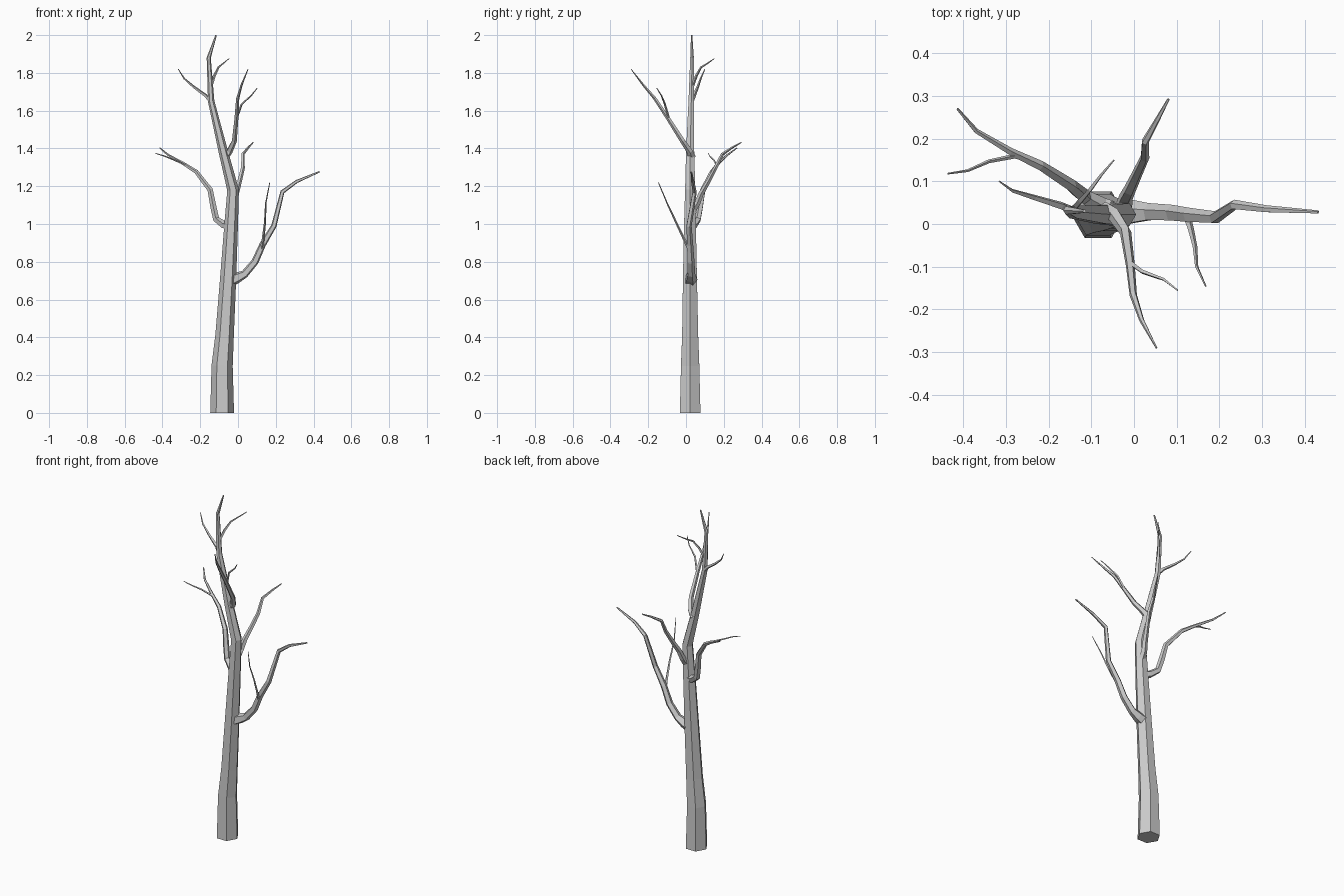
import bpy, bmesh, math
from mathutils import Vector


def limb(name, pts, radii, sides):
    """Flat-faced tapered tube through pts; radii are spread evenly if only two are given."""
    pts = [Vector(p) for p in pts]
    n = len(pts)
    if len(radii) == 2:
        a, b = radii
        radii = [a + (b - a) * i / (n - 1) for i in range(n)]
    bm = bmesh.new()
    side = Vector((1, 0, 0))
    rings = []
    for i, p in enumerate(pts):
        # mean direction of neighbouring segments, frame carried along the path
        d = Vector((0, 0, 0))
        if i > 0:
            d += (p - pts[i - 1]).normalized()
        if i < n - 1:
            d += (pts[i + 1] - p).normalized()
        d.normalize()
        if name == "trunk" and i == 0:
            d = Vector((0, 0, 1))
        if i == 0 and abs(d.x) > 0.9:
            side = Vector((0, 1, 0))
        side = (side - d * side.dot(d)).normalized()
        up = d.cross(side)
        rings.append([bm.verts.new(p + radii[i] * (side * math.cos(t) + up * math.sin(t)))
                      for t in (2 * math.pi * k / sides for k in range(sides))])
    for a, b in zip(rings, rings[1:]):
        for k in range(sides):
            j = (k + 1) % sides
            bm.faces.new((a[k], a[j], b[j], b[k]))
    bm.faces.new(rings[0][::-1])
    bm.faces.new(rings[-1])
    mesh = bpy.data.meshes.new(name)
    bm.to_mesh(mesh)
    bm.free()
    bpy.context.collection.objects.link(bpy.data.objects.new(name, mesh))


# Trunk
limb("trunk",
     [(-.084, .022, 0), (-.084, .022, .25), (-.071, .022, .41), (-.053, .021, .70),
      (-.036, .021, 1.0), (-.026, .022, 1.18), (-.077, .022, 1.38),
      (-.142, .028, 1.65), (-.155, .032, 1.88), (-.116, .03, 2.0)],
     [.063, .056, .049, .043, .036, .031, .025, .017, .011, .004], 6)

# Large low branch on the right, with its twig
limb("right_branch",
     [(-.035, .025, .705), (-.005, .027, .715), (.035, .027, .735), (.09, .025, .80),
      (.13, .02, .89), (.19, .015, .99), (.235, .045, 1.17), (.31, .035, 1.225), (.432, .028, 1.277)],
     [.036, .03, .022, .02, .018, .015, .012, .009, .004], 5)
limb("right_twig",
     [(.125, .015, .87), (.133, -.01, .92), (.143, -.053, 1.01), (.147, -.1, 1.11), (.168, -.146, 1.22)],
     [.009, .002], 4)

# Left branch reaching back, with its twig
limb("left_branch",
     [(-.04, .025, .99), (-.075, .042, .995), (-.115, .063, 1.025), (-.13, .075, 1.09),
      (-.147, .09, 1.18), (-.22, .137, 1.275), (-.29, .17, 1.32), (-.37, .218, 1.365), (-.414, .27, 1.403)],
     [.026, .021, .018, .017, .015, .012, .009, .006, .003], 5)
limb("left_twig",
     [(-.25, .152, 1.295), (-.28, .159, 1.315), (-.34, .147, 1.34), (-.39, .125, 1.36), (-.437, .118, 1.374)],
     [.007, .002], 4)

# Back branch
limb("back_branch",
     [(-.027, .03, 1.07), (-.02, .06, 1.11), (-.01, .08, 1.16), (.005, .112, 1.215),
      (.025, .155, 1.295), (.026, .193, 1.37), (.055, .245, 1.405), (.081, .293, 1.432)],
     [.022, .017, .015, .013, .011, .009, .006, .003], 5)

# Front branch, with its twig
limb("front_branch",
     [(-.072, .03, 1.355), (-.045, .02, 1.385), (-.02, -.018, 1.44), (-.009, -.095, 1.56),
      (-.002, -.165, 1.665), (.018, -.225, 1.735), (.053, -.291, 1.82)],
     [.023, .017, .014, .011, .009, .006, .002], 5)
limb("front_twig",
     [(-.01, -.09, 1.555), (.02, -.112, 1.635), (.07, -.13, 1.68), (.102, -.155, 1.72)],
     [.007, .002], 4)

# Small upper branches
limb("upper_left_branch",
     [(-.143, .03, 1.65), (-.17, .043, 1.68), (-.233, .062, 1.725), (-.285, .078, 1.77), (-.316, .1, 1.82)],
     [.012, .002], 4)
limb("upper_back_branch",
     [(-.147, .03, 1.72), (-.125, .055, 1.785), (-.103, .08, 1.83), (-.076, .116, 1.852), (-.047, .15, 1.876)],
     [.009, .002], 4)
